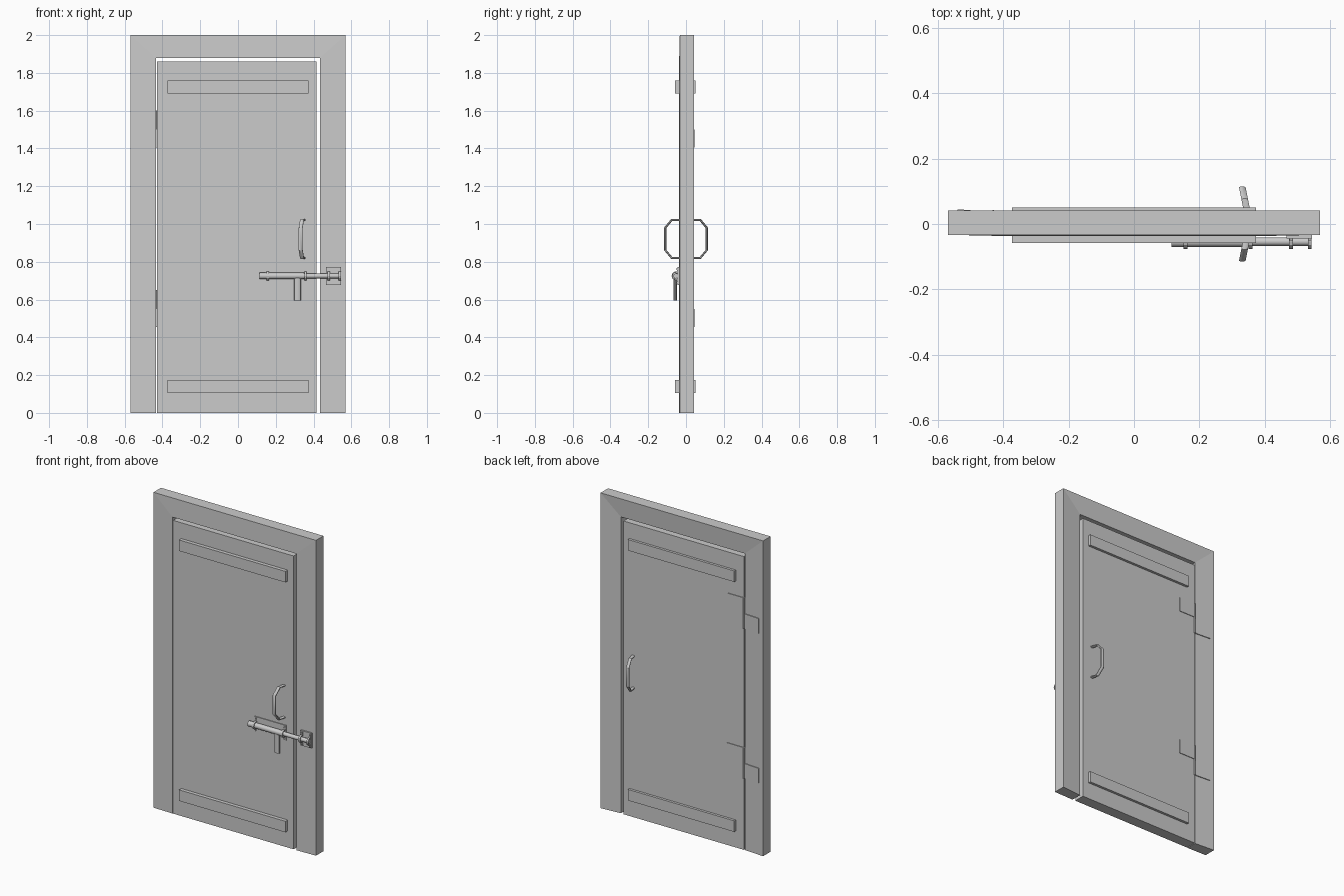
import bpy, bmesh
from math import sin, cos, pi
from mathutils import Vector

if "Cube" in bpy.data.objects:
    bpy.data.objects.remove(bpy.data.objects["Cube"])


def loft(name, rings):
    """Skin a list of equal-length closed rings and cap both ends."""
    bm = bmesh.new()
    rows = [[bm.verts.new(p) for p in r] for r in rings]
    n = len(rows[0])
    for a, b in zip(rows, rows[1:]):
        for i in range(n):
            j = (i + 1) % n
            bm.faces.new((a[i], a[j], b[j], b[i]))
    bm.faces.new(rows[0])
    bm.faces.new(rows[-1][::-1])
    bmesh.ops.recalc_face_normals(bm, faces=bm.faces)
    me = bpy.data.meshes.new(name)
    bm.to_mesh(me)
    bm.free()
    ob = bpy.data.objects.new(name, me)
    bpy.context.collection.objects.link(ob)
    return ob


def box(name, x0, x1, y0, y1, z0, z1):
    return loft(name, [[(x0, y0, z), (x1, y0, z), (x1, y1, z), (x0, y1, z)] for z in (z0, z1)])


def smooth(ob):
    bpy.ops.object.select_all(action='DESELECT')
    ob.select_set(True)
    bpy.context.view_layer.objects.active = ob
    bpy.ops.object.shade_smooth_by_angle(angle=0.6)


def rod(name, y, z, stations, sides=12):
    """Round bar along x from (x, radius) stations."""
    smooth(loft(name, [[(x, y + r * cos(2 * pi * i / sides), z + r * sin(2 * pi * i / sides))
                        for i in range(sides)] for x, r in stations]))


# Mitred frame, its back face sloping in towards the opening
stations = [(-0.57, -0.435, 0, 0), (-0.57, -0.435, 2, 1.88), (0.57, 0.435, 2, 1.88), (0.57, 0.435, 0, 0)]
loft("door_frame", [[(xo, -0.033, zo), (xi, -0.036, zi), (xi, 0.032, zi), (xo, 0.042, zo)]
                    for xo, xi, zo, zi in stations])

# Door leaf and battens
box("door_leaf", -0.43, 0.415, -0.035, 0.034, 0, 1.86)
for z0 in (0.105, 1.69):
    box("front_batten", -0.373, 0.373, -0.058, -0.03, z0, z0 + 0.07)
    box("back_batten", -0.373, 0.373, 0.03, 0.05, z0, z0 + 0.07)

# Hinges: staggered leaves with a knuckle in the gap
for z in (0.455, 1.405):
    box("hinge_door_leaf", -0.425, -0.315, 0.03, 0.038, z + 0.105, z + 0.195)
    loft("hinge_frame_leaf", [[(-0.43, 0.029, h), (-0.54, 0.036, h), (-0.54, 0.045, h), (-0.43, 0.037, h)]
                              for h in (z, z + 0.095)])
    smooth(loft("hinge_knuckle", [[(-0.431 + 0.007 * cos(i * pi / 4), 0.036 + 0.007 * sin(i * pi / 4), h)
                                   for i in range(8)] for h in (z, z + 0.195)]))

# Pull handles on both faces: flattened bar swept along an angular bow
path = [Vector(p) for p in ((0.03, 1.022), (0.075, 1.022), (0.11, 0.98),
                            (0.11, 0.862), (0.075, 0.82), (0.03, 0.82))]
for side, name in ((-1, "front_handle"), (1, "back_handle")):
    rings = []
    for k, p in enumerate(path):
        a = (p - path[k - 1]).normalized() if k else Vector((1, 0))
        b = (path[k + 1] - p).normalized() if k < 5 else Vector((-1, 0))
        t = (a + b).normalized()
        nrm = Vector((-t.y, t.x)) / t.dot(a)
        ring = []
        for i in range(8):
            w = 2 * pi * (i + 0.5) / 8
            q = p + nrm * 0.006 * cos(w)
            x = 0.346 - 0.2 * (q.x - 0.04) + 0.011 * sin(w)
            ring.append((x, side * q.x, q.y))
        rings.append(ring)
    smooth(loft(name, rings))

# Sliding bolt: back plates, bar and hanging grip
BY, BZ = -0.054, 0.725
box("bolt_plate", 0.142, 0.365, -0.04, -0.033, 0.678, 0.773)
box("keeper_plate", 0.467, 0.545, -0.044, -0.03, 0.678, 0.773)
rod("bolt_bar", BY, BZ, [(0.115, 0.017), (0.35, 0.017), (0.35, 0.013), (0.543, 0.013)])
smooth(loft("bolt_grip", [[(0.315 + 0.019 * cos(i * pi / 6), -0.057 + 0.01 * sin(i * pi / 6), z)
                           for i in range(12)] for z in (0.595, 0.725)]))

# Straps over the bar, with footed arch profile and screws
arc = [i * pi / 6 for i in range(7)]
for x, base in ((0.157, -0.038), (0.357, -0.038), (0.481, -0.042), (0.538, -0.042)):
    outer = [(BY - 0.022 * sin(a), BZ - 0.024 * cos(a)) for a in arc]
    inner = [(BY - 0.016 * sin(a), BZ - 0.0175 * cos(a)) for a in reversed(arc)]
    prof = ([(base, BZ - 0.043), (base - 0.006, BZ - 0.043), (base - 0.006, BZ - 0.024)] + outer
            + [(base - 0.006, BZ + 0.024), (base - 0.006, BZ + 0.043), (base, BZ + 0.043),
               (base, BZ + 0.0175)] + inner + [(base, BZ - 0.0175)])
    loft("bolt_strap", [[(x + d, y, z) for y, z in prof] for d in (-0.006, 0.006)])
    for s in (-1, 1):
        loft("strap_screw", [[(x + 0.005 * cos(i * pi / 4), y, BZ + s * 0.036 + 0.005 * sin(i * pi / 4))
                              for i in range(8)] for y in (base, base - 0.009)])
